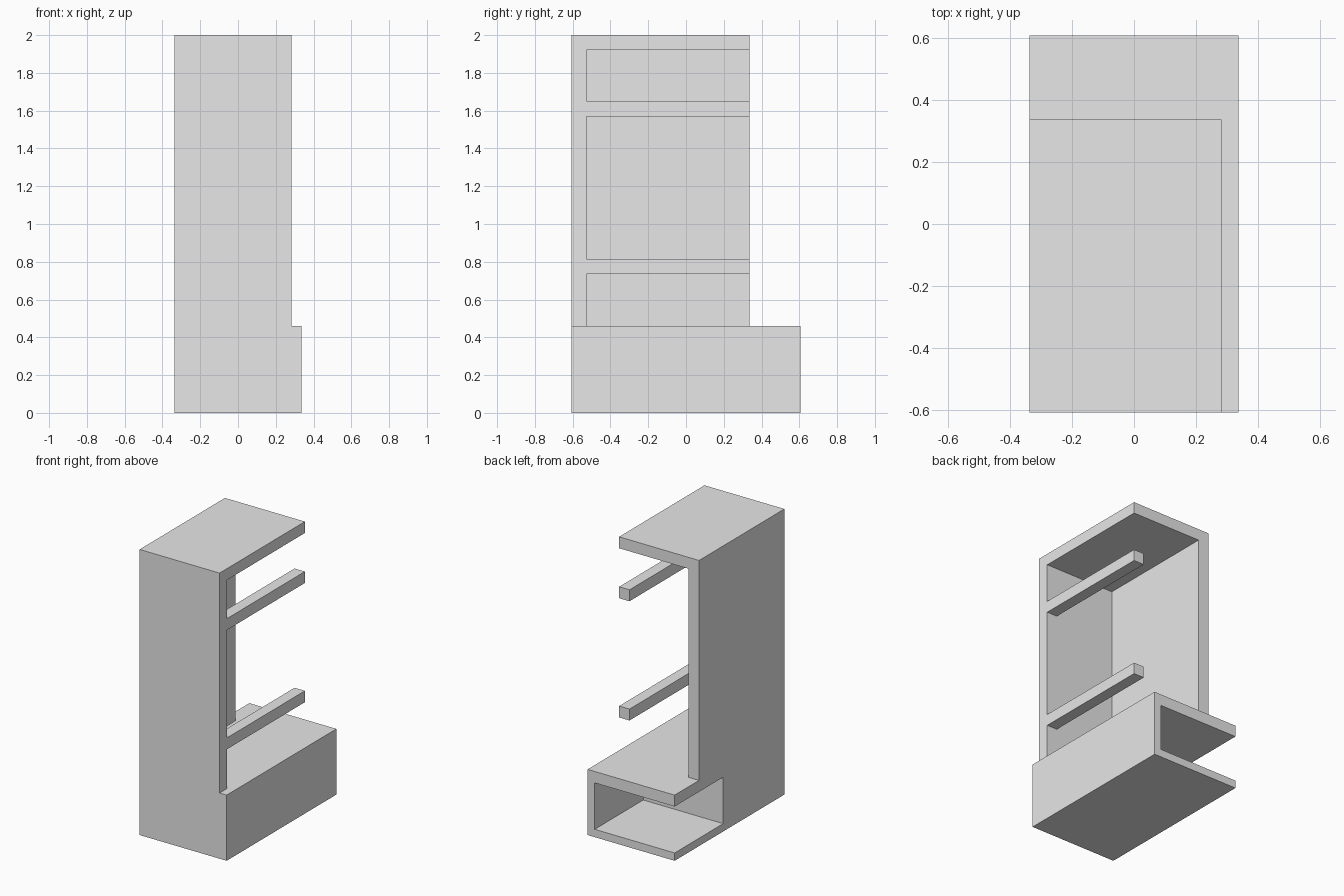
import bpy

cube = bpy.data.objects.get("Cube")
if cube:
    bpy.data.objects.remove(cube, do_unlink=True)

grey = bpy.data.materials.new("light grey")
grey.use_nodes = True
colour = (0.8, 0.8, 0.8, 1)
grey.diffuse_color = colour
grey.node_tree.nodes["Principled BSDF"].inputs["Base Color"].default_value = colour


def box(name, xs, ys, zs):
    """Flat-sided box spanning the given x, y and z ranges."""
    verts = [(x, y, z) for x in xs for y in ys for z in zs]
    faces = [(0, 1, 3, 2), (4, 6, 7, 5), (0, 4, 5, 1),
             (2, 3, 7, 6), (0, 2, 6, 4), (1, 5, 7, 3)]
    mesh = bpy.data.meshes.new(name)
    mesh.from_pydata(verts, [], faces)
    mesh.materials.append(grey)
    obj = bpy.data.objects.new(name, mesh)
    bpy.context.collection.objects.link(obj)
    return obj


# Shared dimensions
thick, thin = 0.08, 0.055
right, left = -0.337, 0.337
front, back = -0.607, 0.607
frame_left = left - thin
frame_back = 0.337
base_top, top = 0.46, 2.0
niche = 0.07  # front end of the open compartment in the base

# Base: closed front block, then a compartment open to the back and right
box("base_block", (right, left), (front, niche), (0, base_top))
box("base_floor", (right, left), (niche, back), (0, thin))
box("base_top", (right, left), (niche, back), (base_top - thick, base_top))
box("base_side_wall", (frame_left, left), (niche, back), (thin, base_top - thick))

# Upright frame: front panel, right side panel and roof
under_roof = top - thick
box("front_panel", (right, frame_left), (front, front + thick), (base_top, under_roof))
box("side_panel", (right, right + thick), (front + thick, frame_back), (base_top, under_roof))
box("roof", (right, frame_left), (front, frame_back), (under_roof, top))

# Two rails along the open side
for name, z in (("lower_rail", 0.735), ("upper_rail", 1.57)):
    box(name, (frame_left - thick, frame_left), (front + thick, frame_back), (z, z + thick))
